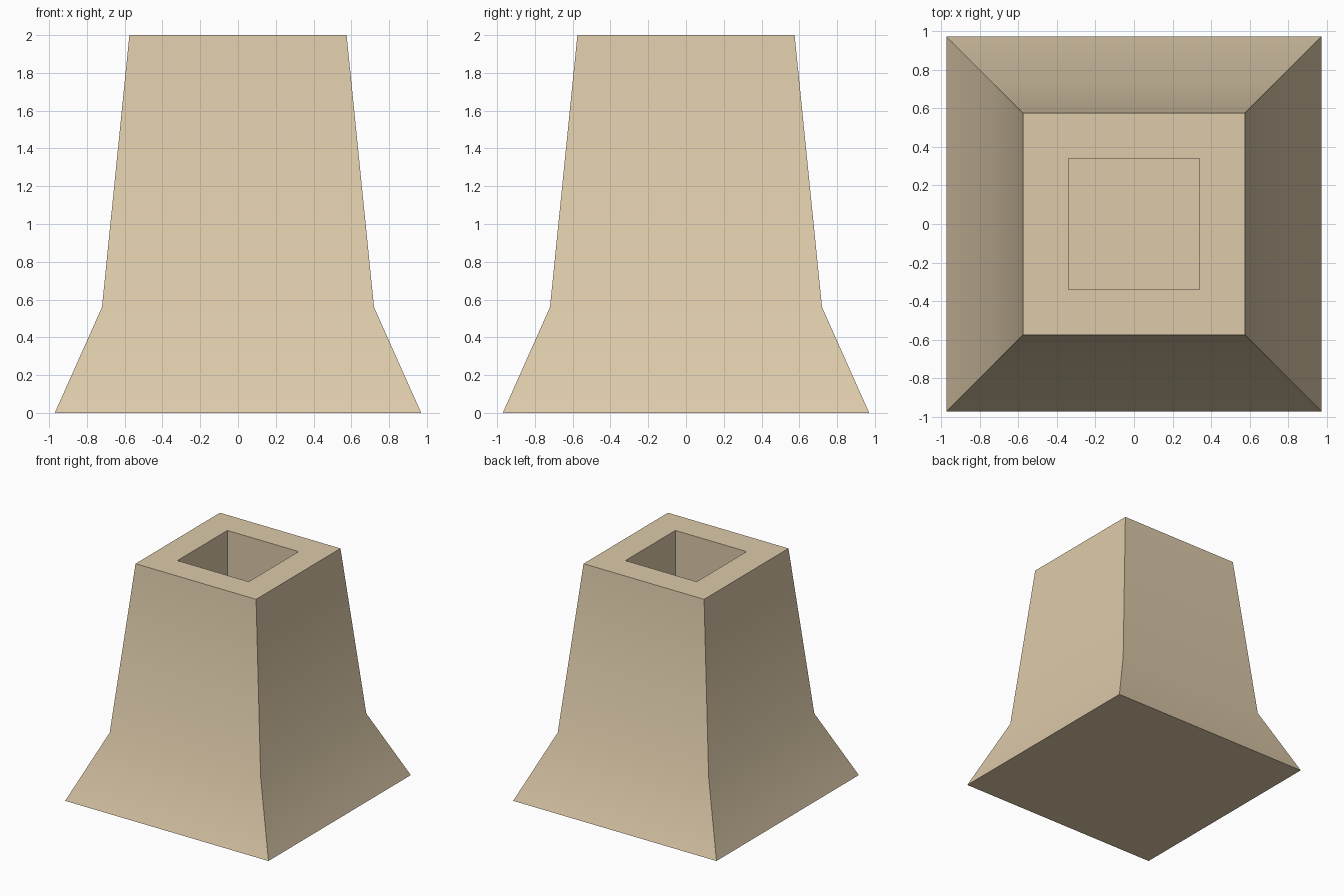
import bpy
import bmesh
import math

cube = bpy.data.objects.get("Cube")
if cube:
    bpy.data.objects.remove(cube, do_unlink=True)

# Sand-coloured stone
sand = bpy.data.materials.new("sand_stone")
sand.use_nodes = True
colour = (0.72, 0.59, 0.40, 1)
sand.diffuse_color = colour
sand.node_tree.nodes["Principled BSDF"].inputs["Base Color"].default_value = colour

# Half width and height of each square ring: flared foot, bend, rim, socket, socket floor
profile = [(0.97, 0), (0.72, 0.56), (0.575, 2), (0.34, 2), (0.34, 1)]
corners = [(-1, -1), (1, -1), (1, 1), (-1, 1)]

bm = bmesh.new()
rings = [[bm.verts.new((sx * half, sy * half, z)) for sx, sy in corners]
         for half, z in profile]
for lower, upper in zip(rings, rings[1:]):
    for i in range(4):
        j = (i + 1) % 4
        bm.faces.new((lower[i], lower[j], upper[j], upper[i]))

# Close the underside and the socket floor
bm.faces.new(rings[0][::-1])
bm.faces.new(rings[-1])
bmesh.ops.recalc_face_normals(bm, faces=bm.faces)

mesh = bpy.data.meshes.new("flared_pedestal")
bm.to_mesh(mesh)
bm.free()
mesh.materials.append(sand)
pedestal = bpy.data.objects.new("flared_pedestal", mesh)
bpy.context.collection.objects.link(pedestal)

# Soft bend at the flare, crisp corners elsewhere
bpy.ops.object.select_all(action="DESELECT")
pedestal.select_set(True)
bpy.context.view_layer.objects.active = pedestal
bpy.ops.object.shade_smooth_by_angle(angle=math.radians(30))
